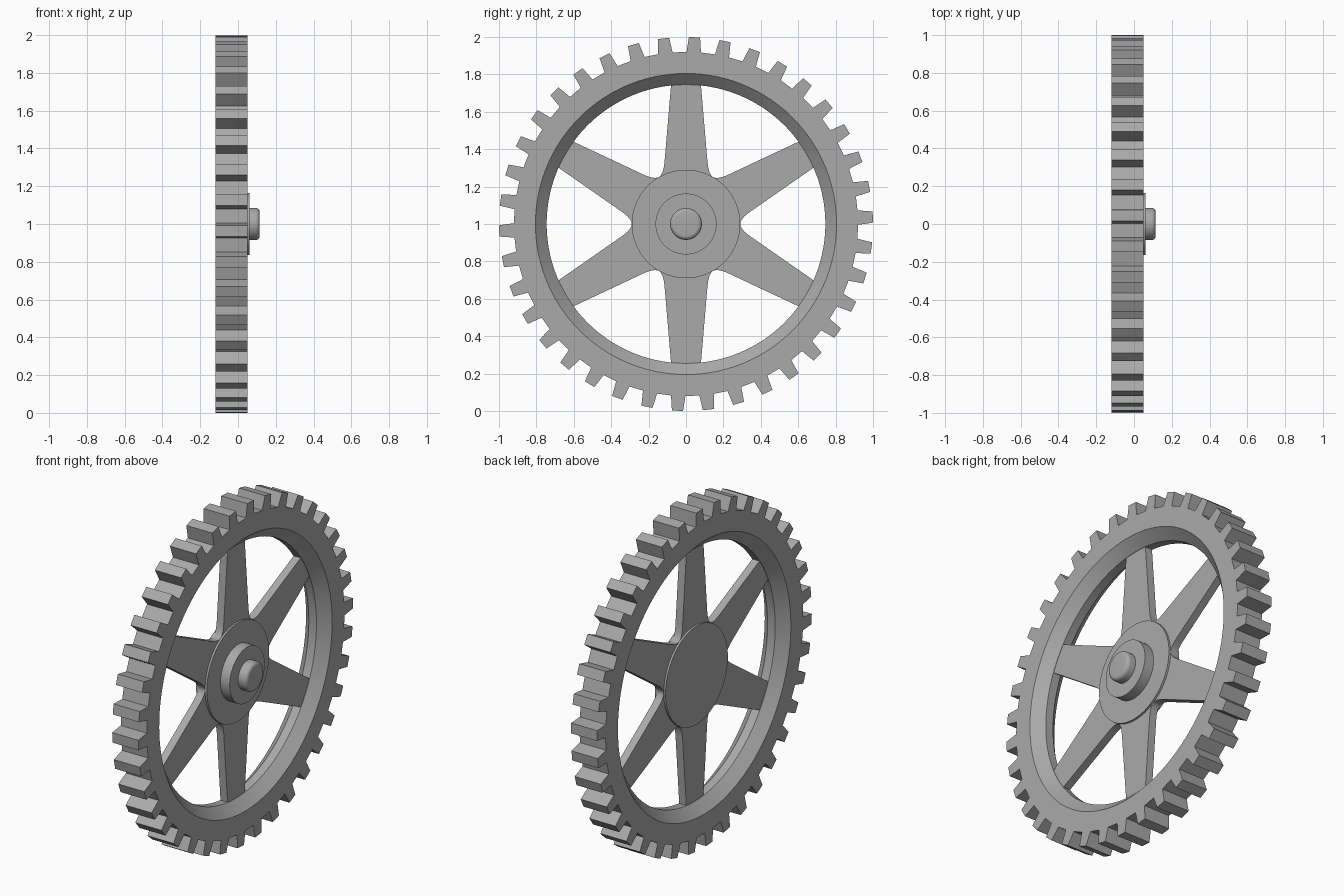
import bpy, bmesh
from math import sin, cos, pi, radians

cube = bpy.data.objects.get("Cube")
if cube:
    bpy.data.objects.remove(cube, do_unlink=True)

grey = bpy.data.materials.new("plain grey")
grey.use_nodes = True
GREY = (0.4, 0.4, 0.4, 1)
grey.diffuse_color = GREY
grey.node_tree.nodes["Principled BSDF"].inputs["Base Color"].default_value = GREY

TEETH, PHASE, MID = 38, radians(2.6), -0.035


def point(x, r, a):
    """Point at radius r; angle runs clockwise from the top, seen from +x."""
    return (x, r * sin(a), 1 + r * cos(a))


def finish(name, bm):
    bmesh.ops.recalc_face_normals(bm, faces=bm.faces)
    mesh = bpy.data.meshes.new(name)
    bm.to_mesh(mesh)
    bm.free()
    mesh.materials.append(grey)
    obj = bpy.data.objects.new(name, mesh)
    bpy.context.collection.objects.link(obj)
    bpy.ops.object.select_all(action='DESELECT')
    obj.select_set(True)
    bpy.context.view_layer.objects.active = obj
    bpy.ops.object.shade_smooth_by_angle(angle=radians(28))
    return obj


def bridge(bm, a, b):
    for i in range(len(a)):
        j = (i + 1) % len(a)
        bm.faces.new((a[i], a[j], b[j], b[i]))


def lathe(name, profile, n=96):
    """Closed solid of revolution around the axle from (x, radius) pairs."""
    bm = bmesh.new()
    rings = [[bm.verts.new(point(x, r, 2 * pi * i / n)) for i in range(n)]
             for x, r in profile]
    for a, b in zip(rings, rings[1:]):
        bridge(bm, a, b)
    bm.faces.new(rings[0])
    bm.faces.new(rings[-1])
    return finish(name, bm)


# Toothed rim with a bevelled inner ridge
outer, inner = [], []
pitch = 2 * pi / TEETH
for t in range(TEETH):
    a = PHASE + t * pitch
    for k, (r, da) in enumerate(((0.92, -0.042), (1.0, -0.03), (1.0, 0.03), (0.92, 0.042))):
        outer.append((r, a + da))
        inner.append(a + (k - 1.5) * pitch / 4)
bm = bmesh.new()
loops = []
for x, r in ((0.05, None), (0.05, 0.805), (-0.01, 0.745),
             (-0.06, 0.745), (-0.12, 0.805), (-0.12, None)):
    ring = outer if r is None else [(r, a) for a in inner]
    loops.append([bm.verts.new(point(x, *p)) for p in ring])
for i in range(len(loops)):
    bridge(bm, loops[i], loops[(i + 1) % len(loops)])
finish("toothed_rim", bm)

# Six tapered spokes in one plate, with curved roots
half = [(0.755, 0.079)]
p0, p1, p2 = (0.33, 0.115), (0.265, 0.121), (0.251, 0.145)
for i in range(7):
    t = i / 6
    half.append(tuple((1 - t) ** 2 * a + 2 * t * (1 - t) * b + t * t * c
                      for a, b, c in zip(p0, p1, p2)))
spoke = [(l, -w) for l, w in reversed(half)] + half[:-1]
bm = bmesh.new()
front, back = [], []
for s in range(6):
    a = s * pi / 3
    for l, w in spoke:
        y, z = l * sin(a) + w * cos(a), 1 + l * cos(a) - w * sin(a)
        front.append(bm.verts.new((MID + 0.023, y, z)))
        back.append(bm.verts.new((MID - 0.023, y, z)))
bridge(bm, front, back)
bm.faces.new(front)
bm.faces.new(back)
finish("spokes", bm)

# Hub disc, boss and rounded axle end
lathe("hub_disc", [(MID - 0.035, 0.29), (MID + 0.035, 0.29)])
lathe("hub_boss", [(-0.02, 0.163), (0.06, 0.163)])
rounding = [(0.093 + 0.022 * sin(i * pi / 12), 0.063 + 0.022 * cos(i * pi / 12))
            for i in range(7)]
lathe("axle_end", [(0.04, 0.085)] + rounding, 64)
